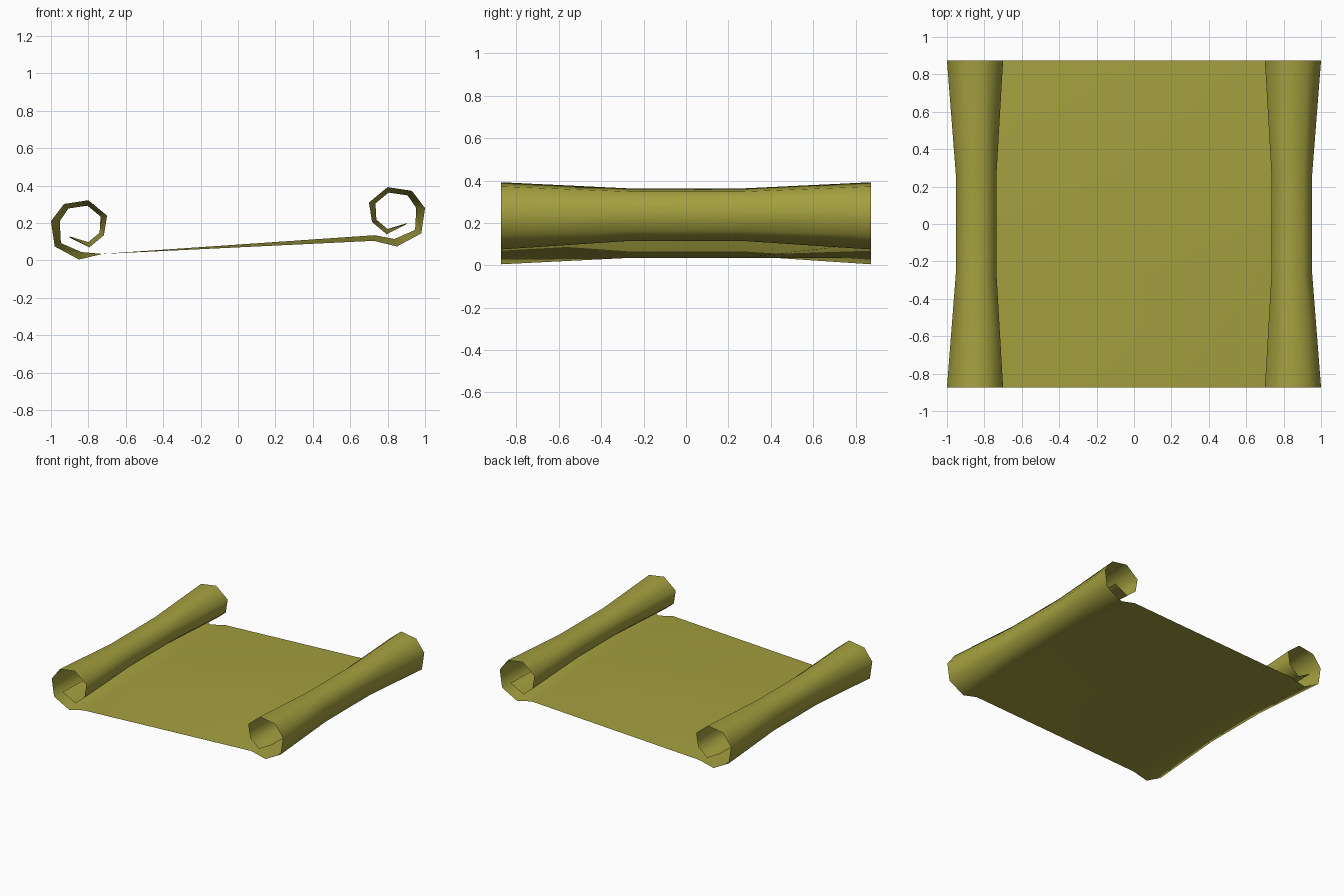
import bpy
import bmesh

cube = bpy.data.objects.get("Cube")
if cube:
    bpy.data.objects.remove(cube)

# Parchment colour
mat = bpy.data.materials.new("old parchment")
mat.use_nodes = True
colour = (0.37, 0.35, 0.05, 1)
mat.diffuse_color = colour
bsdf = mat.node_tree.nodes["Principled BSDF"]
bsdf.inputs["Base Color"].default_value = colour
bsdf.inputs["Roughness"].default_value = 0.9

# Curl cross-section from the flat sheet to its inner tip: (x, z),
# flared at the open ends and pinched in the middle
FLARED = [(.725, .035), (.85, .005), (.98, .075), (1, .21), (.93, .302),
          (.80, .322), (.70, .24), (.717, .135), (.795, .07), (.905, .13)]
PINCHED = [(.73, .035), (.837, .045), (.947, .093), (.953, .21), (.907, .278),
           (.805, .293), (.735, .235), (.74, .148), (.80, .098), (.898, .122)]
LIFT = 0.07          # the left roll sits higher than the right one
MID_RISE = 0.03      # the sheet bows up beside the left roll
STATIONS = [(-.873, FLARED), (-.27, PINCHED), (.27, PINCHED), (.873, FLARED)]


def section(y, curl):
    """One full cross-section, from right roll tip to left roll tip."""
    right = [(-x, y, z) for x, z in reversed(curl)]
    left = [(x, y, z + LIFT) for x, z in curl]
    if curl is PINCHED:
        x, _, z = left[0]
        left[0] = (x, y, z + MID_RISE)
    return right + left


# Rolled sheet: skin between neighbouring cross-sections
bm = bmesh.new()
rows = [[bm.verts.new(p) for p in section(y, curl)] for y, curl in STATIONS]
for a, b in zip(rows, rows[1:]):
    for i in range(len(a) - 1):
        face = bm.faces.new((a[i], a[i + 1], b[i + 1], b[i]))
        face.smooth = True
mesh = bpy.data.meshes.new("scroll_sheet")
bm.to_mesh(mesh)
bm.free()
mesh.materials.append(mat)
scroll = bpy.data.objects.new("scroll_sheet", mesh)
bpy.context.collection.objects.link(scroll)
